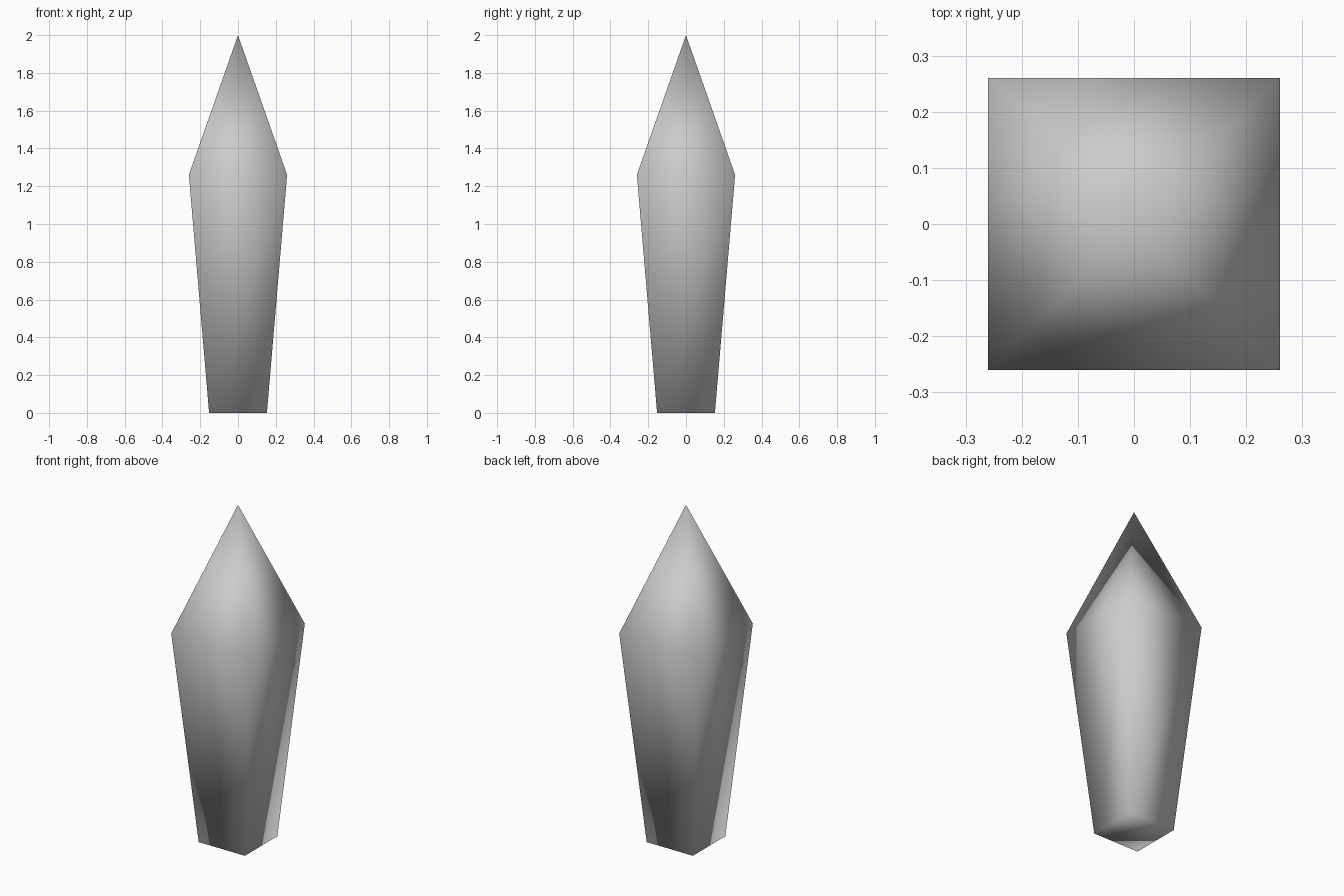
import bpy
import bmesh

cube = bpy.data.objects.get("Cube")
if cube:
    bpy.data.objects.remove(cube, do_unlink=True)

# Grey stone colour
stone = bpy.data.materials.new("grey_stone")
stone.use_nodes = True
colour = (0.6, 0.6, 0.6, 1)
stone.diffuse_color = colour
stone.node_tree.nodes["Principled BSDF"].inputs["Base Color"].default_value = colour


def square_ring(bm, half, z):
    corners = ((-1, -1), (1, -1), (1, 1), (-1, 1))
    return [bm.verts.new((x * half, y * half, z)) for x, y in corners]


# Four-sided crystal: flat base, flared shaft and pointed tip
bm = bmesh.new()
base = square_ring(bm, 0.153, 0)
shoulder = square_ring(bm, 0.26, 1.26)
tip = bm.verts.new((0, 0, 2))
bm.faces.new(base[::-1])
for i in range(4):
    j = (i + 1) % 4
    bm.faces.new((base[i], base[j], shoulder[j], shoulder[i]))
    bm.faces.new((shoulder[i], shoulder[j], tip))

# Soft shading runs across every edge
for face in bm.faces:
    face.smooth = True

mesh = bpy.data.meshes.new("crystal")
bm.to_mesh(mesh)
bm.free()
mesh.materials.append(stone)
crystal = bpy.data.objects.new("crystal", mesh)
bpy.context.collection.objects.link(crystal)
